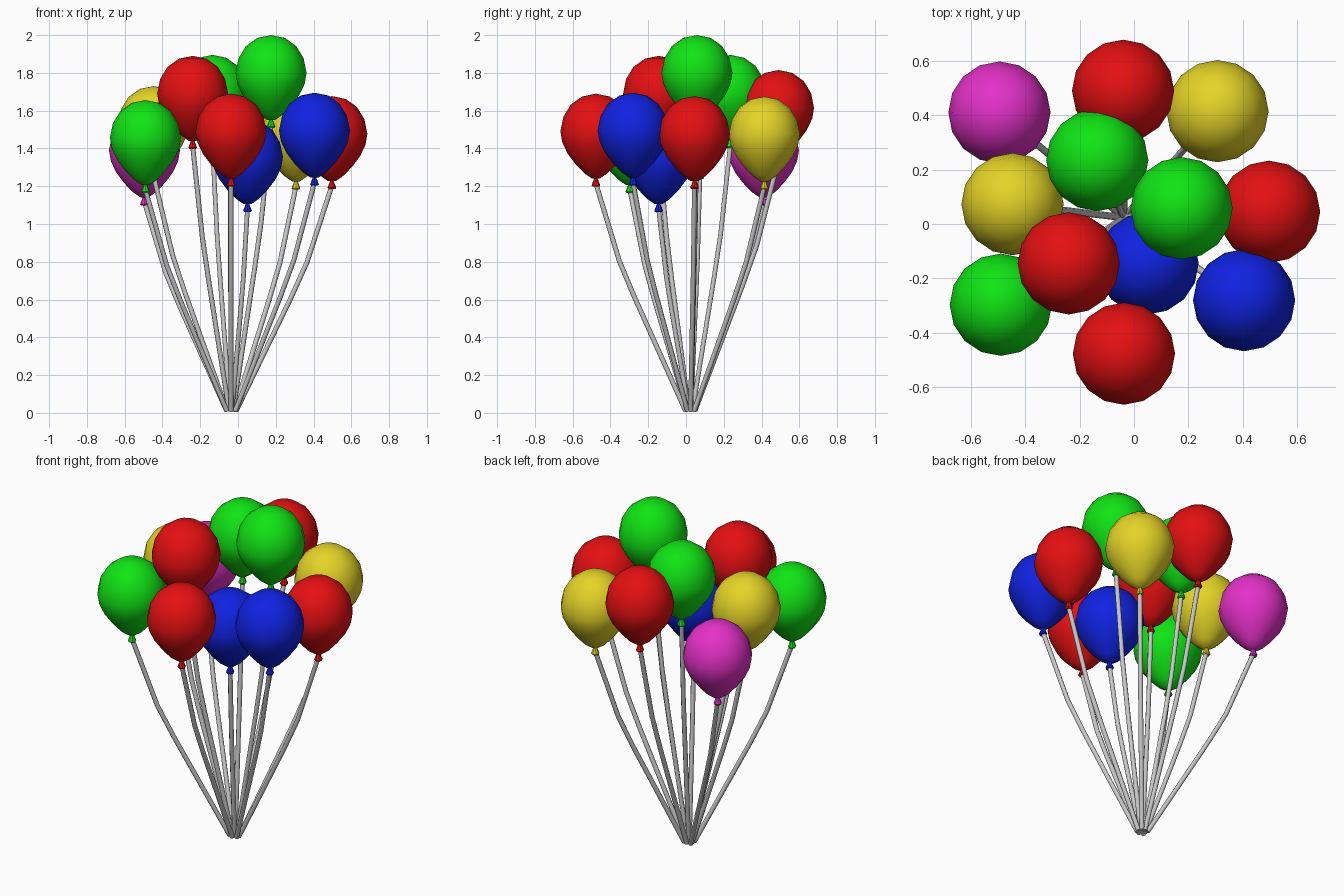
import bpy, bmesh, math
from mathutils import Vector

if "Cube" in bpy.data.objects:
    bpy.data.objects.remove(bpy.data.objects["Cube"])


def material(name, rgb):
    m = bpy.data.materials.new(name)
    m.diffuse_color = (*rgb, 1)
    m.use_nodes = True
    m.node_tree.nodes["Principled BSDF"].inputs["Base Color"].default_value = m.diffuse_color
    return m


COLOURS = {
    "red": material("red", (0.78, 0.005, 0.006)),
    "green": material("green", (0.005, 0.78, 0.007)),
    "blue": material("blue", (0.005, 0.016, 0.76)),
    "yellow": material("yellow", (0.78, 0.66, 0.02)),
    "magenta": material("magenta", (0.78, 0.03, 0.58)),
}
GREY = material("string grey", (0.58, 0.58, 0.58))

# colour, x, y, height of the crown
BALLOONS = [
    ("magenta", -0.495, 0.41, 1.59),
    ("red", -0.04, 0.49, 1.815),
    ("yellow", 0.307, 0.415, 1.675),
    ("green", -0.135, 0.235, 1.895),
    ("yellow", -0.447, 0.073, 1.73),
    ("green", 0.175, 0.058, 2.0),
    ("red", 0.497, 0.045, 1.677),
    ("green", -0.49, -0.297, 1.656),
    ("red", -0.24, -0.145, 1.89),
    ("blue", 0.05, -0.145, 1.555),
    ("blue", 0.405, -0.28, 1.695),
    ("red", -0.037, -0.477, 1.69),
]

# radius, drop below the crown
BODY = [(0.073, -0.015), (0.133, -0.058), (0.172, -0.122), (0.188, -0.2),
        (0.178, -0.258), (0.15, -0.317), (0.108, -0.373), (0.062, -0.421),
        (0.02, -0.45)]
KNOT = [(0.008, -0.446), (0.023, -0.485), (0.018, -0.492)]
SIDES = 16


def lathe(name, profile, sides, mat, loc, tip=None):
    """Revolve a profile about z and close both ends."""
    bm = bmesh.new()
    rings = [[bm.verts.new((r * math.cos(2 * math.pi * i / sides),
                            r * math.sin(2 * math.pi * i / sides), z))
              for i in range(sides)] for r, z in profile]
    for a, b in zip(rings, rings[1:]):
        for i in range(sides):
            j = (i + 1) % sides
            bm.faces.new((a[i], b[i], b[j], a[j]))
    if tip is None:
        bm.faces.new(rings[0])
    else:
        top = bm.verts.new((0, 0, tip))
        for i in range(sides):
            bm.faces.new((top, rings[0][i], rings[0][(i + 1) % sides]))
    bm.faces.new(rings[-1])
    bmesh.ops.recalc_face_normals(bm, faces=bm.faces)
    me = bpy.data.meshes.new(name)
    bm.to_mesh(me)
    bm.free()
    me.materials.append(mat)
    ob = bpy.data.objects.new(name, me)
    ob.location = loc
    bpy.context.collection.objects.link(ob)
    return ob


def string(name, start, end):
    """Thin tube, bending upright on its way to the knot."""
    cu = bpy.data.curves.new(name, "CURVE")
    cu.dimensions = "3D"
    cu.bevel_depth = 0.013
    cu.bevel_resolution = 2
    cu.use_fill_caps = True
    path = [(0, 0), (0.5, 0.57), (0.66, 0.74), (1, 1)]  # rise, spread
    sp = cu.splines.new("POLY")
    sp.points.add(len(path) - 1)
    d = end - start
    for p, (rise, spread) in zip(sp.points, path):
        p.co = (start.x + d.x * spread, start.y + d.y * spread,
                start.z + d.z * rise, 1)
    cu.materials.append(GREY)
    ob = bpy.data.objects.new(name, cu)
    bpy.context.collection.objects.link(ob)


for n, (colour, x, y, top) in enumerate(BALLOONS, 1):
    mat = COLOURS[colour]
    # inflated body
    body = lathe(f"balloon_{n}", BODY, SIDES, mat, (x, y, top), tip=0)
    for p in body.data.polygons:
        p.use_smooth = True
    # flared knot
    lathe(f"knot_{n}", KNOT, 8, mat, (x, y, top))
    # string gathered near the bottom of the bunch
    string(f"string_{n}", Vector((-0.035 + 0.05 * x, 0.022 + 0.05 * y, 0.01)),
           Vector((x, y, top - 0.475)))
